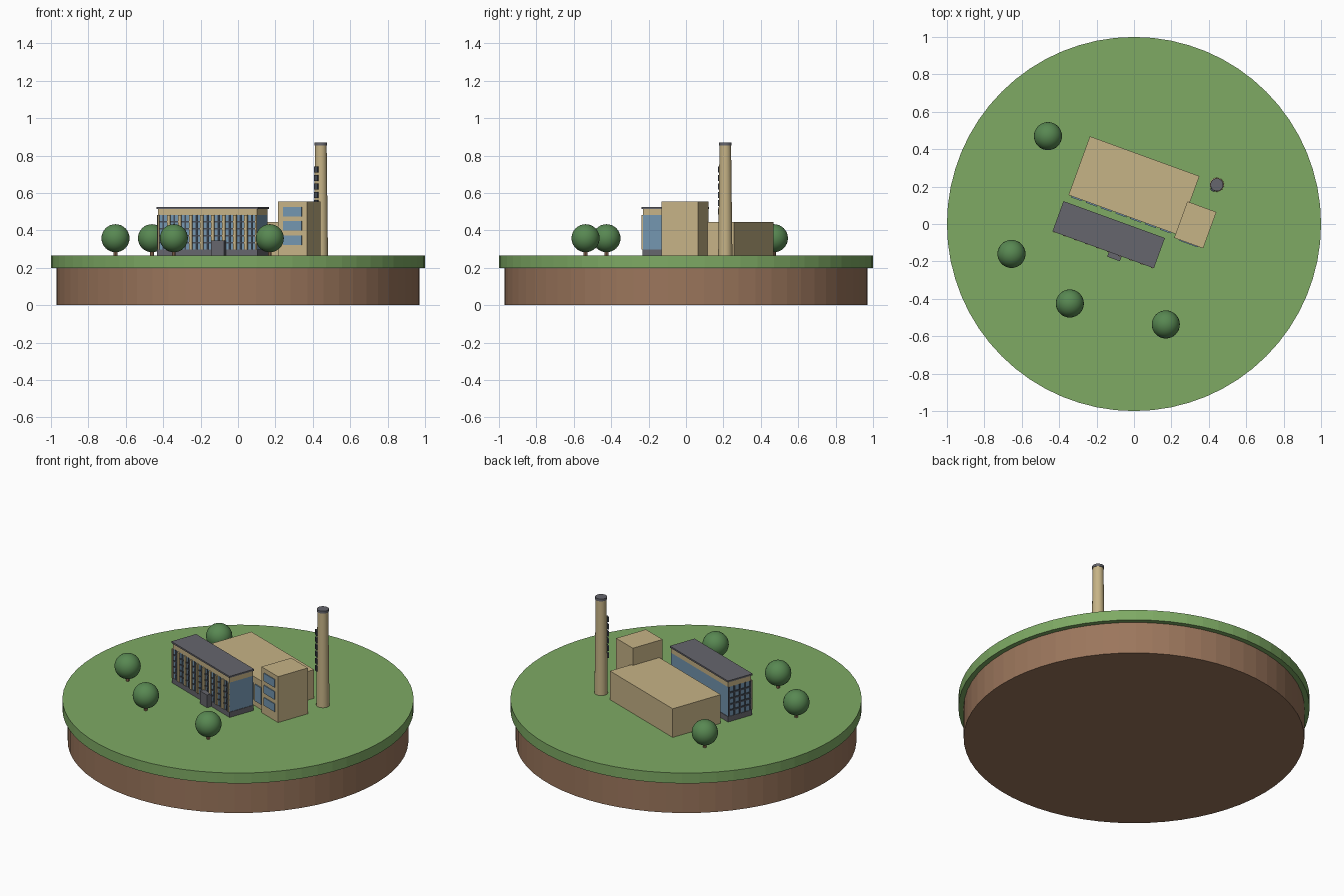
import bpy, bmesh, math
from mathutils import Matrix, Vector

old = bpy.data.objects.get("Cube")
if old:
    bpy.data.objects.remove(old, do_unlink=True)

TURN = math.radians(-20)   # the buildings share one turned plan
GROUND = 0.265


def material(name, r, g, b):
    def linear(c):
        c /= 255
        return c / 12.92 if c < 0.04 else ((c + 0.055) / 1.055) ** 2.4
    colour = (linear(r), linear(g), linear(b), 1)
    m = bpy.data.materials.new(name)
    m.use_nodes = True
    m.diffuse_color = colour
    m.node_tree.nodes["Principled BSDF"].inputs["Base Color"].default_value = colour
    return m


GRASS = material("grass green", 126, 170, 100)
SOIL = material("soil brown", 155, 118, 92)
TAN = material("tan stone", 198, 179, 134)
GREY = material("dark grey", 102, 102, 109)
GLASS = material("window blue", 116, 150, 176)
FRAME = material("frame slate", 70, 76, 86)
LEAF = material("leaf green", 88, 136, 82)


def finish(name, bm, mat):
    mesh = bpy.data.meshes.new(name)
    bm.to_mesh(mesh)
    bm.free()
    mesh.materials.append(mat)
    ob = bpy.data.objects.new(name, mesh)
    bpy.context.collection.objects.link(ob)
    return ob


def boxes(name, mat, *spans):
    """Boxes given as (u0, u1, v0, v1, z0, z1) in the turned plan."""
    bm = bmesh.new()
    for u0, u1, v0, v1, z0, z1 in spans:
        place = Matrix.Translation(((u0 + u1) / 2, (v0 + v1) / 2, (z0 + z1) / 2))
        bmesh.ops.create_cube(bm, size=1, matrix=place @ Matrix.Diagonal((u1 - u0, v1 - v0, z1 - z0, 1)))
    ob = finish(name, bm, mat)
    ob.rotation_euler.z = TURN
    return ob


def cylinder(name, mat, x, y, z0, z1, r0, r1, sides, smooth=False):
    bm = bmesh.new()
    bmesh.ops.create_cone(bm, cap_ends=True, segments=sides, radius1=r0, radius2=r1,
                          depth=z1 - z0, matrix=Matrix.Translation((x, y, (z0 + z1) / 2)))
    for f in bm.faces:
        f.smooth = smooth and len(f.verts) == 4
    return finish(name, bm, mat)


# Round island
cylinder("soil_base", SOIL, 0, 0, 0, 0.2, 0.97, 0.97, 64)
cylinder("grass_top", GRASS, 0, 0, 0.2, GROUND, 1, 1, 64)

# Office block: plinth, glass body, parapet and roof
U0, U1, V0, V1 = -0.39, 0.175, -0.18, -0.02
SILL, HEAD = 0.298, 0.482
boxes("office_plinth", GREY, (U0 - 0.003, U1 + 0.003, V0 - 0.003, V1 + 0.003, GROUND, SILL))
boxes("office_glass", GLASS, (U0, U1, V0, V1, SILL, HEAD))
boxes("office_parapet", TAN, (U0, U1, V0, V1, HEAD, 0.515))
boxes("office_roof", GREY, (U0 - 0.006, U1 + 0.006, V0 - 0.006, V1 + 0.006, 0.515, 0.525))

# Office front: stone fins with slim frames between them
bays = 9
step = (U1 - U0) / bays
fins = [U0 + i * step for i in range(bays + 1)]
boxes("office_fins", TAN, *[(max(u - 0.009, U0), min(u + 0.009, U1), V0 - 0.009, V0, SILL, HEAD) for u in fins])
rows = [SILL + (HEAD - SILL) * i / 5 for i in range(1, 5)]
boxes("office_front_rails", FRAME, *[(U0, U1, V0 - 0.004, V0, z - 0.004, z + 0.004) for z in rows])
boxes("office_front_mullions", FRAME,
      *[(u + step / 2 - 0.004, u + step / 2 + 0.004, V0 - 0.004, V0, SILL, HEAD) for u in fins[:-1]])

# Office end: grid of frames
boxes("office_end_rails", FRAME, *[(U0 - 0.004, U0, V0, V1, z - 0.005, z + 0.005) for z in rows])
boxes("office_end_mullions", FRAME,
      *[(U0 - 0.004, U0, v - 0.005, v + 0.005, SILL, HEAD)
        for v in [V0 + 0.005 + i * (V1 - V0 - 0.01) / 4 for i in range(5)]])

# Entrance porch
boxes("entrance_porch", GREY, (-0.075, -0.003, -0.213, V0, GROUND, 0.345))

# Machine hall with a row of front windows
boxes("hall", TAN, (-0.382, 0.241, 0.026, 0.36, GROUND, 0.445))
boxes("hall_windows", GLASS,
      *[(-0.365 + i * 0.084, -0.303 + i * 0.084, 0.019, 0.026, 0.3, 0.405) for i in range(7)])

# Stair tower with three stacked windows
boxes("tower", TAN, (0.227, 0.392, 0.004, 0.211, GROUND, 0.553))
boxes("tower_windows", GLASS,
      *[(0.257, 0.362, -0.001, 0.004, z, z + 0.05) for z in (0.322, 0.399, 0.475)])

# Chimney with cap and a column of marker plates
CX, CY = 0.443, 0.21
cylinder("chimney_shaft", TAN, CX, CY, GROUND, 0.855, 0.038, 0.031, 24, True)
cylinder("chimney_cap", GREY, CX, CY, 0.855, 0.87, 0.034, 0.034, 24, True)
bm = bmesh.new()
facing = math.radians(230)
for i in range(6):
    spot = Vector((CX + 0.038 * math.cos(facing), CY + 0.038 * math.sin(facing), 0.5 + i * 0.045))
    bmesh.ops.create_cube(bm, size=1, matrix=Matrix.Translation(spot) @ Matrix.Rotation(facing, 4, "Z")
                          @ Matrix.Diagonal((0.009, 0.022, 0.032, 1)))
finish("chimney_plates", bm, FRAME)

# Round trees
for i, (x, y) in enumerate([(-0.46, 0.47), (-0.655, -0.16), (-0.343, -0.425), (0.17, -0.537)], 1):
    cylinder(f"tree_trunk_{i}", SOIL, x, y, GROUND, 0.32, 0.01, 0.01, 8)
    bm = bmesh.new()
    bmesh.ops.create_uvsphere(bm, u_segments=32, v_segments=16, radius=0.075,
                              matrix=Matrix.Translation((x, y, 0.358)))
    for f in bm.faces:
        f.smooth = True
    finish(f"tree_crown_{i}", bm, LEAF)
